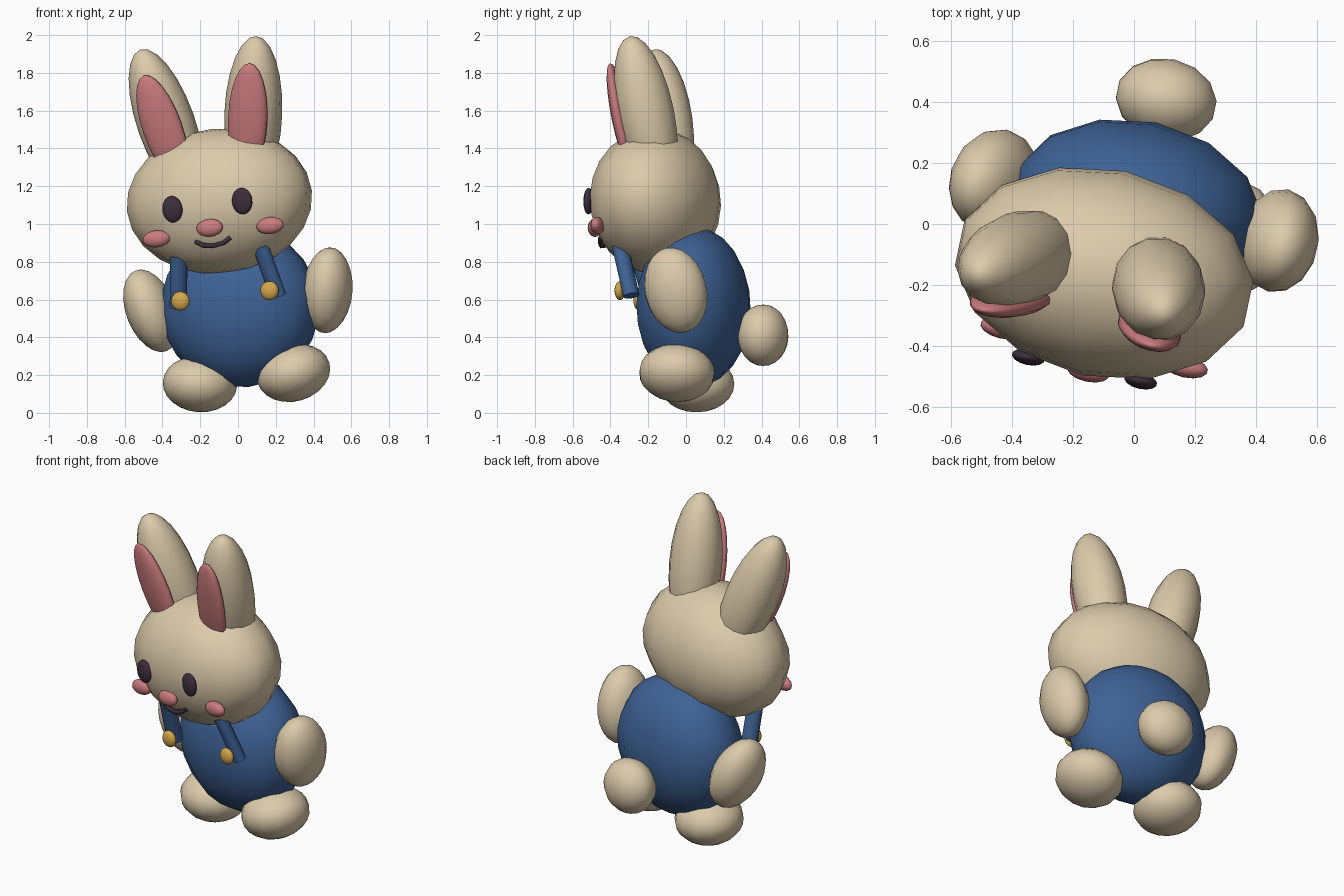
import bpy
from math import radians
from mathutils import Matrix, Vector

cube = bpy.data.objects.get("Cube")
if cube:
    bpy.data.objects.remove(cube, do_unlink=True)


def material(name, rgb):
    mat = bpy.data.materials.new(name)
    mat.use_nodes = True
    mat.diffuse_color = (*rgb, 1)
    mat.node_tree.nodes["Principled BSDF"].inputs["Base Color"].default_value = (*rgb, 1)
    return mat


cream = material("cream", (0.72, 0.60, 0.41))
blue = material("blue", (0.048, 0.122, 0.30))
pink = material("pink", (0.60, 0.20, 0.21))
dark = material("dark plum", (0.045, 0.027, 0.045))
gold = material("gold", (0.65, 0.38, 0.07))

# Whole figure is turned and leans a little; parts are placed in its own frame
pose = (Matrix.Translation((0.01, 0.04, 0.56))
        @ Matrix.Rotation(radians(-12), 4, 'Z')
        @ Matrix.Rotation(radians(-6.5), 4, 'Y'))


def turn(splay, pitch):
    return (Matrix.Rotation(radians(splay), 4, 'Y')
            @ Matrix.Rotation(radians(pitch), 4, 'X'))


def finish(name, mat, matrix):
    obj = bpy.context.object
    obj.name = name
    obj.data.name = name
    obj.data.materials.append(mat)
    obj.matrix_world = pose @ matrix
    return obj


def ball(name, mat, centre, semis, splay=0, pitch=0, offset=(0, 0, 0)):
    bpy.ops.mesh.primitive_uv_sphere_add(segments=14, ring_count=12, radius=1)
    bpy.ops.object.shade_smooth()
    return finish(name, mat, Matrix.Translation(centre) @ turn(splay, pitch)
                  @ Matrix.Translation(offset) @ Matrix.Diagonal((*semis, 1)))


def rod(name, mat, bottom, top, radii):
    a, b = Vector(bottom), Vector(top)
    bpy.ops.mesh.primitive_cylinder_add(vertices=14, radius=1, depth=1)
    bpy.ops.object.shade_smooth_by_angle(angle=radians(40))
    spin = (b - a).to_track_quat('Z', 'Y').to_matrix().to_4x4()
    return finish(name, mat, Matrix.Translation((a + b) / 2) @ spin
                  @ Matrix.Diagonal((*radii, (b - a).length, 1)))


# Central parts
ball("body", blue, (0, 0, 0), (0.425, 0.30, 0.425))
ball("head", cream, (0, -0.22, 0.565), (0.50, 0.343, 0.384))
ball("tail", cream, (0, 0.38, -0.15), (0.168, 0.135, 0.163))
ball("nose", pink, (0, -0.545, 0.422), (0.072, 0.035, 0.047))

# Paired parts
for side, s in (("left", 1), ("right", -1)):
    ball(side + "_arm", cream, (s * 0.481, 0.004, 0.035), (0.13, 0.168, 0.23),
         s * 13, 12)
    ball(side + "_foot", cream, (s * 0.255, -0.027, -0.38), (0.197, 0.203, 0.15),
         s * -10)
    ear = (s * 0.237, -0.232, 1.003)
    ball(side + "_ear", cream, ear, (0.153, 0.153, 0.42), s * 11, 11)
    ball(side + "_inner_ear", pink, ear, (0.107, 0.047, 0.30), s * 11, 11,
         (0, -0.135, 0))
    ball(side + "_eye", dark, (s * 0.19, -0.541, 0.543), (0.055, 0.026, 0.07))
    ball(side + "_cheek", pink, (s * 0.309, -0.465, 0.399), (0.075, 0.035, 0.045))
    rod(side + "_strap", blue, (s * 0.272, -0.28, 0.03), (s * 0.222, -0.358, 0.30),
        (0.047, 0.039))
    ball(side + "_button", gold, (s * 0.243, -0.348, 0.06), (0.05, 0.028, 0.05))

# Smiling mouth as a thin tube
curve = bpy.data.curves.new("mouth", 'CURVE')
curve.dimensions = '3D'
curve.bevel_depth = 0.014
curve.bevel_resolution = 1
curve.use_fill_caps = True
line = curve.splines.new('POLY')
path = [(-0.095, 0.36), (-0.055, 0.335), (0, 0.326), (0.055, 0.335), (0.095, 0.36)]
line.points.add(len(path) - 1)
for point, (x, z) in zip(line.points, path):
    point.co = (x, -0.505 + 1.5 * x * x, z, 1)
mouth = bpy.data.objects.new("mouth", curve)
curve.materials.append(dark)
bpy.context.collection.objects.link(mouth)
mouth.matrix_world = pose
